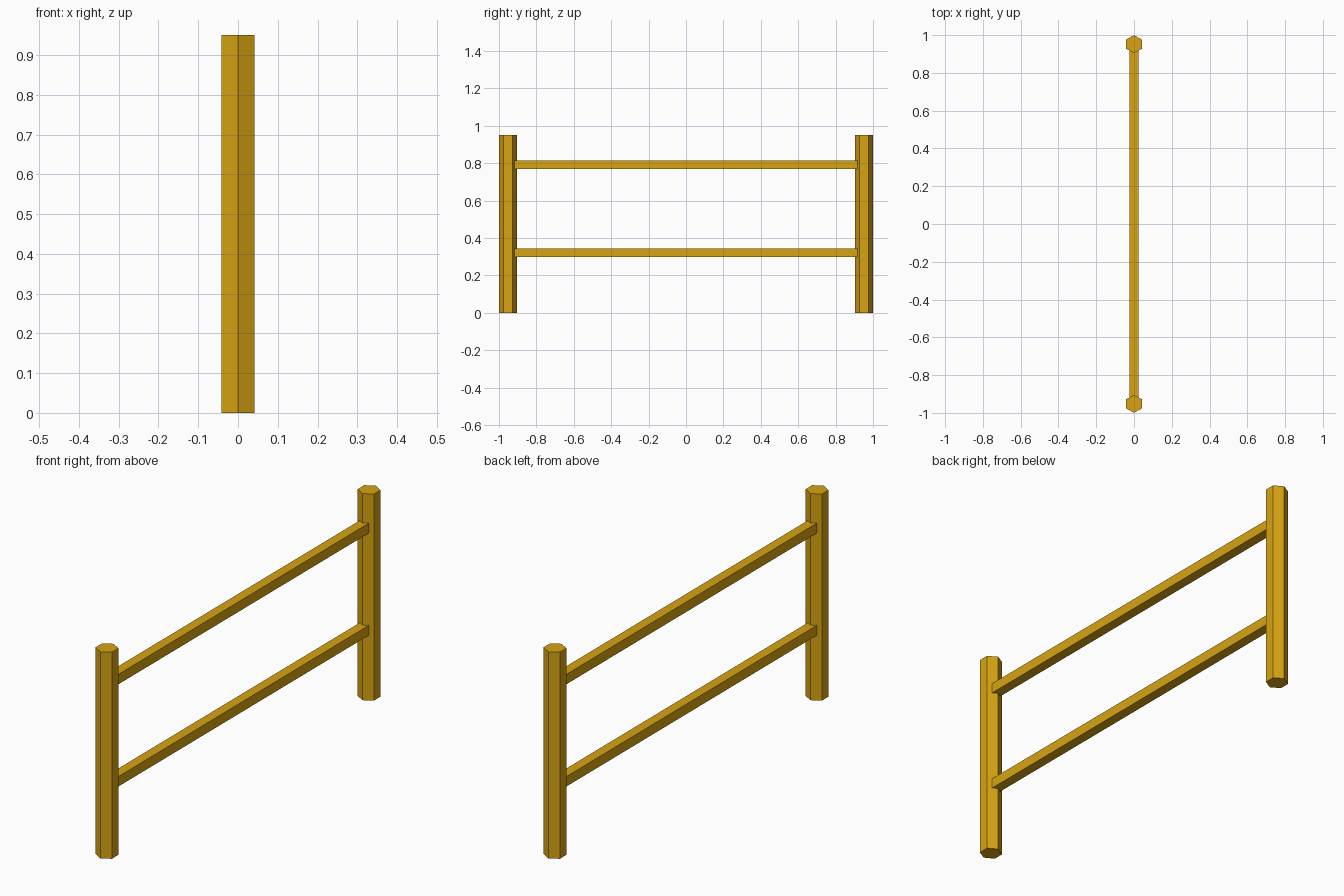
import bpy

cube = bpy.data.objects.get("Cube")
if cube:
    bpy.data.objects.remove(cube, do_unlink=True)

POST_RADIUS, POST_HEIGHT = 0.048, 0.95
POST_Y = 1 - POST_RADIUS
RAIL_SIZE = 0.046

# Golden wood used throughout
wood = bpy.data.materials.new("golden_wood")
wood.use_nodes = True
colour = (0.68, 0.37, 0.006, 1)
wood.diffuse_color = colour
wood.node_tree.nodes["Principled BSDF"].inputs["Base Color"].default_value = colour


def finish(name):
    part = bpy.context.object
    part.name = name
    part.data.materials.clear()
    part.data.materials.append(wood)
    return part


# Hexagonal end posts, with a corner pointing along the fence
for name, side in (("front_post", -1), ("back_post", 1)):
    bpy.ops.mesh.primitive_cylinder_add(
        vertices=6, radius=POST_RADIUS, depth=POST_HEIGHT,
        location=(0, side * POST_Y, POST_HEIGHT / 2))
    finish(name)

# Square rails set into both posts
for name, z in (("lower_rail", 0.322), ("upper_rail", 0.792)):
    bpy.ops.mesh.primitive_cube_add(size=1, location=(0, 0, z))
    rail = finish(name)
    rail.scale = (RAIL_SIZE, 2 * POST_Y, RAIL_SIZE)
    bpy.ops.object.transform_apply(location=False, rotation=False, scale=True)
